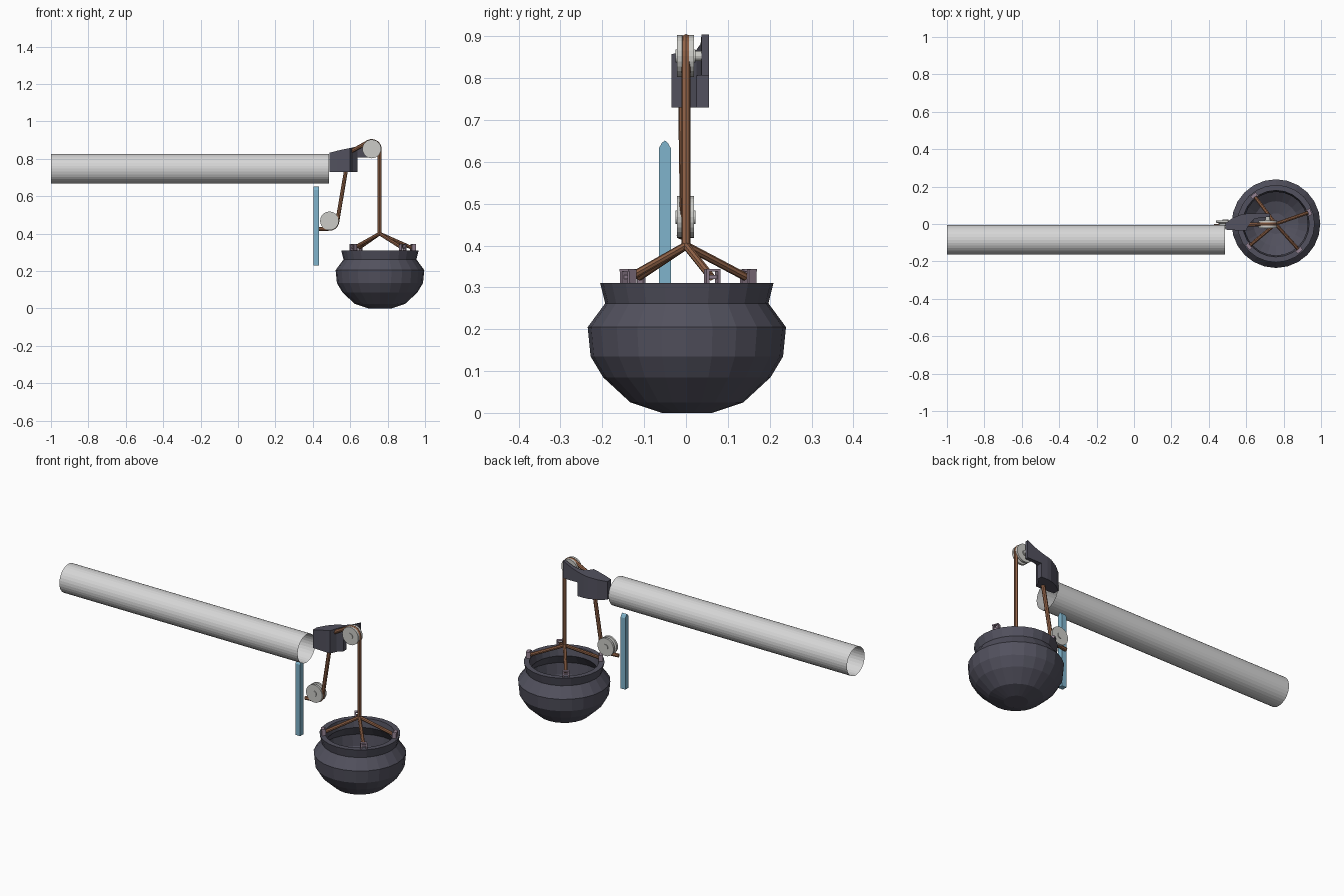
import bpy, bmesh, math
from mathutils import Vector, Matrix

if "Cube" in bpy.data.objects:
    bpy.data.objects.remove(bpy.data.objects["Cube"])


def material(name, rgb):
    m = bpy.data.materials.new(name)
    lin = [(c / 255 / 12.92) if c < 11 else ((c / 255 + 0.055) / 1.055) ** 2.4 for c in rgb]
    m.diffuse_color = (*lin, 1)
    m.use_nodes = True
    m.node_tree.nodes["Principled BSDF"].inputs["Base Color"].default_value = m.diffuse_color
    return m


IRON = material("dark iron", (82, 81, 94))
PALE = material("pale tube grey", (214, 214, 214))
WHEEL = material("wheel grey", (203, 203, 199))
ROPE = material("brown rope", (150, 102, 74))
BLUE = material("blue bar", (128, 180, 204))
CLASP = material("clasp mauve", (150, 132, 148))


def finish(name, bm, mat, fix=True):
    if fix:
        bmesh.ops.recalc_face_normals(bm, faces=bm.faces)
    me = bpy.data.meshes.new(name)
    bm.to_mesh(me)
    bm.free()
    me.materials.append(mat)
    ob = bpy.data.objects.new(name, me)
    bpy.context.collection.objects.link(ob)
    return ob


def lathe(name, profile, sides, mat, matrix):
    """Revolve (radius, height) points around z; radius 0 ends become poles."""
    bm = bmesh.new()
    rings = []
    for r, z in profile:
        n = 1 if r == 0 else sides
        rings.append([bm.verts.new((r * math.cos(2 * math.pi * i / sides),
                                    r * math.sin(2 * math.pi * i / sides), z)) for i in range(n)])
    for a, b in zip(rings, rings[1:]):
        for i in range(sides):
            j = (i + 1) % sides
            loop = [a[i % len(a)], a[j % len(a)], b[j % len(b)], b[i % len(b)]]
            bm.faces.new(list(dict.fromkeys(loop)))
    bm.transform(matrix)
    return finish(name, bm, mat)


def rope(name, points, radius, sides=8):
    """Sweep a round section along a path."""
    bm = bmesh.new()
    pts = [Vector(p) for p in points]
    rings = []
    for k, p in enumerate(pts):
        d = (pts[min(k + 1, len(pts) - 1)] - pts[max(k - 1, 0)]).normalized()
        u = d.cross(Vector((0.05, 1, 0.02))).normalized()
        v = d.cross(u)
        rings.append([bm.verts.new(p + radius * (u * math.cos(t) + v * math.sin(t)))
                      for t in (2 * math.pi * i / sides for i in range(sides))])
    for a, b in zip(rings, rings[1:]):
        for i in range(sides):
            j = (i + 1) % sides
            bm.faces.new((a[i], a[j], b[j], b[i]))
    bm.faces.new(rings[0])
    bm.faces.new(rings[-1])
    return finish(name, bm, ROPE)


def add_box(bm, size, matrix):
    bmesh.ops.create_cube(bm, size=1, matrix=matrix @ Matrix.Diagonal((*size, 1)))


# Long open tube
lathe("long_tube", [(0.079, -1.0), (0.079, 0.487)], 32, PALE,
      Matrix.Translation((0, -0.085, 0.747)) @ Matrix.Rotation(math.pi / 2, 4, 'Y'))

# Hollow cauldron, outside then inside
PX, PY = 0.759, 0.002
pot = [(0, 0), (0.06, 0), (0.135, 0.025), (0.2, 0.085), (0.23, 0.135), (0.237, 0.205),
       (0.195, 0.262), (0.207, 0.31), (0.178, 0.31), (0.17, 0.262), (0.212, 0.205),
       (0.207, 0.14), (0.18, 0.095), (0.12, 0.045), (0.055, 0.025), (0, 0.025)]
lathe("cauldron", pot, 24, IRON, Matrix.Translation((PX, PY, 0)))

# Bracket: columns of (x, front y, back y, bottom z, top z)
columns = [(0.488, -0.03, 0.004, 0.73, 0.832), (0.53, -0.033, 0.034, 0.73, 0.843),
           (0.575, -0.035, 0.052, 0.73, 0.853), (0.60, -0.035, 0.055, 0.73, 0.858),
           (0.615, 0.0, 0.055, 0.73, 0.861), (0.64, 0.025, 0.055, 0.73, 0.868),
           (0.64, 0.025, 0.055, 0.807, 0.868), (0.68, 0.035, 0.055, 0.807, 0.882),
           (0.728, 0.037, 0.055, 0.807, 0.905)]
bm = bmesh.new()
rings = [[bm.verts.new(c) for c in ((x, f, lo), (x, b, lo), (x, b, hi), (x, f, hi))]
         for x, f, b, lo, hi in columns]
for a, b in zip(rings, rings[1:]):
    for i in range(4):
        j = (i + 1) % 4
        bm.faces.new((a[i], a[j], b[j], b[i]))
bm.faces.new(rings[0])
bm.faces.new(rings[-1])
bmesh.ops.remove_doubles(bm, verts=bm.verts, dist=0.0005)
finish("bracket", bm, IRON)

# Grooved pulley wheels with small hubs
half = [(0, -0.024), (0.016, -0.024), (0.016, -0.02), (0.05, -0.02), (0.05, -0.008), (0.034, -0.005)]
wheel = half + [(r, -h) for r, h in reversed(half)]
UP, LOW = (0.715, 0.853), (0.489, 0.468)
for name, (x, z) in (("upper_pulley", UP), ("lower_pulley", LOW)):
    lathe(name, wheel, 24, WHEEL,
          Matrix.Translation((x, -0.001, z)) @ Matrix.Rotation(math.pi / 2, 4, 'X'))

# Upper pulley axle into the bracket arm
lathe("upper_axle", [(0, -0.02), (0.012, -0.02), (0.012, 0.02), (0, 0.02)], 12, WHEEL,
      Matrix.Translation((UP[0], 0.025, UP[1])) @ Matrix.Rotation(math.pi / 2, 4, 'X'))


def arc(center, start, end, y, steps=8):
    return [(center[0] + 0.042 * math.cos(math.radians(t)), y,
             center[1] + 0.042 * math.sin(math.radians(t)))
            for t in (start + (end - start) * i / steps for i in range(steps + 1))]


# Hoisting rope over both pulleys
path = [(0.757, 0, 0.395)] + arc(UP, 0, 115, 0)
path += [(0.605, -0.004, 0.84), (0.588, -0.006, 0.80), (0.576, -0.008, 0.73)]
path += arc(LOW, -8, -90, -0.004) + [(0.428, -0.012, 0.425)]
rope("hoist_rope", path, 0.0105)

# Four sling ropes with clasps on the rim
bm = bmesh.new()
for deg in (19, 128, 220, 311):
    t = math.radians(deg)
    out = Vector((math.cos(t), math.sin(t), 0))
    rope("sling_rope", [(0.757, 0, 0.4), Vector((PX, PY, 0.325)) + out * 0.178], 0.0095)
    m = Matrix.Translation(Vector((PX, PY, 0.325)) + out * 0.186) @ Matrix.Rotation(t, 4, 'Z')
    for s in (-1, 1):
        add_box(bm, (0.022, 0.007, 0.036), m @ Matrix.Translation((0, s * 0.014, 0)))
    add_box(bm, (0.009, 0.034, 0.009), m)
    add_box(bm, (0.018, 0.034, 0.006), m @ Matrix.Translation((0.004, 0, 0.016)))
finish("rim_clasps", bm, CLASP)

# Upright blue bar with a pointed top
bm = bmesh.new()
outline = [(-0.065, 0.23), (-0.036, 0.23), (-0.036, 0.632), (-0.043, 0.645),
           (-0.0505, 0.651), (-0.058, 0.645), (-0.065, 0.632)]
face = bm.faces.new([bm.verts.new((0.404, y, z)) for y, z in outline])
ext = bmesh.ops.extrude_face_region(bm, geom=[face])
bmesh.ops.translate(bm, vec=(0.029, 0, 0),
                    verts=[g for g in ext["geom"] if isinstance(g, bmesh.types.BMVert)])
finish("blue_bar", bm, BLUE)
